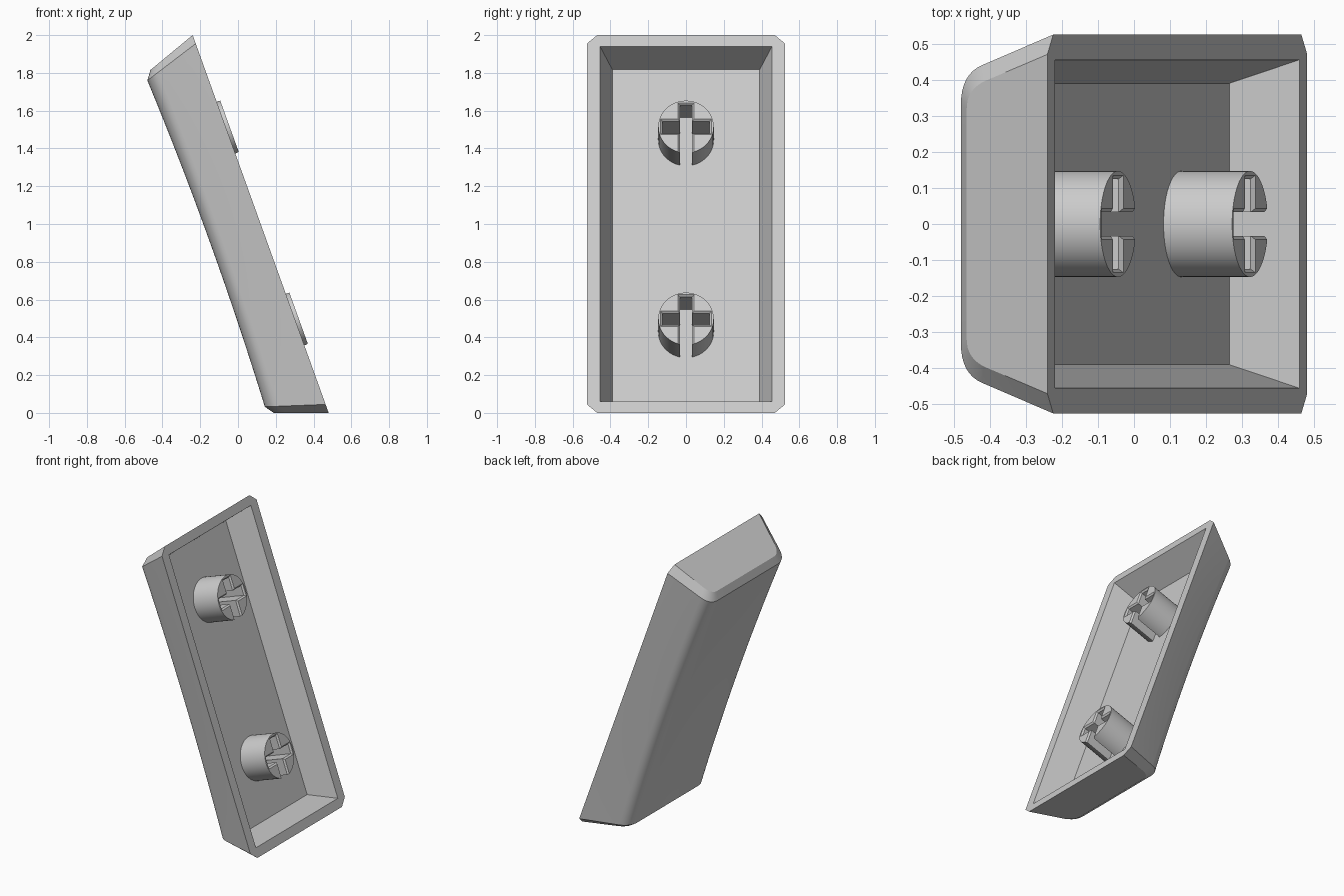
import bpy, bmesh, math
from mathutils import Matrix

if "Cube" in bpy.data.objects:
    bpy.data.objects.remove(bpy.data.objects["Cube"], do_unlink=True)

HALF = 1.063          # half length of the rim
FLOOR = -0.182        # height of the cavity floor, rim at zero
TILT = Matrix.Translation((0.12, 0, 1)) @ Matrix.Rotation(math.radians(70.2), 4, "Y")

grey = bpy.data.materials.new("light_grey")
grey.use_nodes = True
colour = (0.6, 0.6, 0.6, 1)
grey.diffuse_color = colour
grey.node_tree.nodes["Principled BSDF"].inputs["Base Color"].default_value = colour


def make_object(name, bm):
    bmesh.ops.recalc_face_normals(bm, faces=bm.faces)
    mesh = bpy.data.meshes.new(name)
    bm.to_mesh(mesh)
    bm.free()
    mesh.materials.append(grey)
    obj = bpy.data.objects.new(name, mesh)
    bpy.context.collection.objects.link(obj)
    return obj


def tapered_box(x0, x1, y, z0, z1, flare):
    """Box whose top grows outward by flare."""
    bm = bmesh.new()
    bmesh.ops.create_cube(bm, size=2)
    for v in bm.verts:
        sx, sy, top = v.co.x, v.co.y, v.co.z > 0
        grow = flare if top else 0
        v.co = ((x1 if sx > 0 else x0) + sx * grow, sy * (y + grow), z1 if top else z0)
    return make_object("cutter", bm)


def cut(obj, cutters):
    for cutter in cutters:
        cutter.hide_render = True
        mod = obj.modifiers.new("cut", "BOOLEAN")
        mod.operation, mod.solver, mod.object = "DIFFERENCE", "EXACT", cutter
    bpy.context.view_layer.update()
    graph = bpy.context.evaluated_depsgraph_get()
    mesh = bpy.data.meshes.new_from_object(obj.evaluated_get(graph))
    obj.modifiers.clear()
    obj.data = mesh
    for cutter in cutters:
        bpy.data.objects.remove(cutter, do_unlink=True)


def finish(obj):
    obj.matrix_world = TILT @ obj.matrix_world
    bpy.ops.object.select_all(action="DESELECT")
    obj.select_set(True)
    bpy.context.view_layer.objects.active = obj
    bpy.ops.object.shade_smooth_by_angle(angle=math.radians(25))


def section(rim, shoulder, control, edge):
    """Cross-section (y, depth): sloped sides, rounded shoulders, flat top."""
    side = [(rim, 0)]
    for i in range(9):
        t = i / 8
        side.append(tuple((1 - t) ** 2 * a + 2 * t * (1 - t) * b + t * t * c
                          for a, b, c in zip(shoulder, control, edge)))
    top = [(edge[0] * (1 - i / 4), edge[1]) for i in range(1, 8)]
    return side + top + [(-y, d) for y, d in reversed(side)]


# Cap shell: lofted sections with bevelled ends and a shallow dish
end_section = section(0.47, (0.395, 0.215), (0.37, 0.273), (0.32, 0.273))
main_section = section(0.525, (0.44, 0.237), (0.415, 0.307), (0.33, 0.307))
bm = bmesh.new()
rings = []


def add_ring(points):
    rings.append([bm.verts.new(p) for p in points])


STEPS = 24
add_ring([(-(HALF - 0.36 * d), y, -d) for y, d in end_section])
for i in range(STEPS + 1):
    t = 2 * i / STEPS - 1
    bow = 1 - t * t
    ring = []
    for y, d in main_section:
        dip = 0.07 * d + (0.02 * max(0, 1 - (y / 0.33) ** 2) if d > 0.3 else 0)
        ring.append((t * (HALF - 0.048 - 0.316 * d), y, -(d - dip * bow)))
    add_ring(ring)
add_ring([(HALF - 0.36 * d, y, -d) for y, d in end_section])

for a, b in zip(rings, rings[1:]):
    for j in range(len(a)):
        k = (j + 1) % len(a)
        bm.faces.new((a[j], a[k], b[k], b[j]))
bm.faces.new(rings[0])
bm.faces.new(rings[-1])
shell = make_object("cap_shell", bm)

# Hollow underside
cut(shell, [tapered_box(-0.934, 0.934, 0.39, FLOOR, 0.05, 0.083)])
finish(shell)

# Mounting stems with a cross slot open on one side
for name, offset in (("upper_stem", -0.54), ("lower_stem", 0.54)):
    bm = bmesh.new()
    low, high = FLOOR - 0.01, 0.02
    bmesh.ops.create_cone(bm, cap_ends=True, segments=48, radius1=0.147, radius2=0.147,
                          depth=high - low,
                          matrix=Matrix.Translation((0, 0, (low + high) / 2)))
    stem = make_object(name, bm)
    cutters = []
    for x0, x1, y in ((-0.125, 0.25, 0.033), (-0.033, 0.033, 0.125)):
        cutters.append(tapered_box(x0, x1, y, -0.3, 0.05, 0))
        cutters.append(tapered_box(x0, x1, y, 0.01, 0.03, 0.02))
    cut(stem, cutters)
    stem.location.x = offset
    bpy.context.view_layer.update()
    finish(stem)
